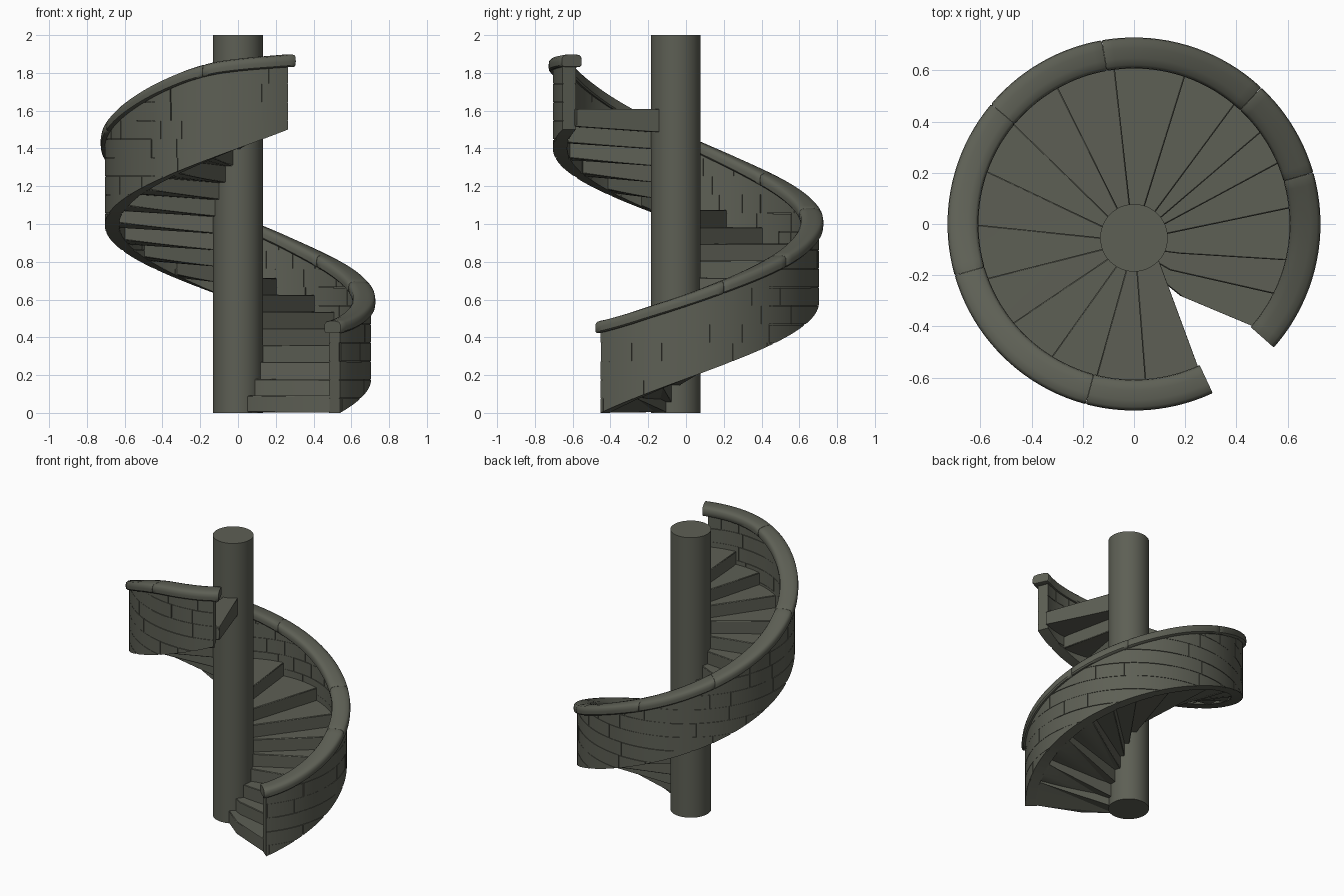
import bpy, bmesh, math, random
from mathutils import Vector

if "Cube" in bpy.data.objects:
    bpy.data.objects.remove(bpy.data.objects["Cube"])

random.seed(4)
START, END = -40.0, 292.0          # wall sweep in degrees
R_IN, R_OUT = 0.635, 0.699         # wall core radii
COL_Y, COL_R = -0.054, 0.132

stone = bpy.data.materials.new("grey_green_stone")
stone.diffuse_color = (0.11, 0.115, 0.09, 1)
stone.use_nodes = True
stone.node_tree.nodes["Principled BSDF"].inputs["Base Color"].default_value = stone.diffuse_color


def polar(r, deg, z):
    a = math.radians(deg)
    return Vector((r * math.cos(a), r * math.sin(a), z))


def finish(bm, name, angle=35):
    bmesh.ops.remove_doubles(bm, verts=bm.verts, dist=1e-5)
    bmesh.ops.recalc_face_normals(bm, faces=bm.faces)
    me = bpy.data.meshes.new(name)
    bm.to_mesh(me)
    bm.free()
    me.materials.append(stone)
    ob = bpy.data.objects.new(name, me)
    bpy.context.collection.objects.link(ob)
    bpy.ops.object.select_all(action='DESELECT')
    ob.select_set(True)
    bpy.context.view_layer.objects.active = ob
    bpy.ops.object.shade_smooth_by_angle(angle=math.radians(angle))
    return ob


def loft(bm, rings, fan=False):
    """Skin closed rings of points and cap both ends."""
    rows = [[bm.verts.new(p) for p in ring] for ring in rings]
    n = len(rows[0])
    for a, b in zip(rows, rows[1:]):
        for i in range(n):
            j = (i + 1) % n
            bm.faces.new((a[i], a[j], b[j], b[i]))
    for cap in (rows[0], rows[-1]):
        if fan:
            for u, v in zip(cap[1:], cap[2:]):
                bm.faces.new((cap[0], u, v))
        else:
            bm.faces.new(cap)


# height of the handrail top and of the wall underside along the sweep
RAIL = [(-45, .475), (-30, .51), (0, .625), (34, .775), (55, .87), (80, .995), (115, 1.15),
        (145, 1.29), (173, 1.43), (205, 1.60), (235, 1.76), (254, 1.845), (270, 1.875), (300, 1.902)]


def rail_raw(d):
    for (a, za), (b, zb) in zip(RAIL, RAIL[1:]):
        if d <= b:
            return za + (zb - za) * (d - a) / (b - a)
    return RAIL[-1][1]


def rail_top(d):
    return sum(rail_raw(max(-45, d + k)) for k in (-8, -4, 0, 4, 8)) / 5


def wall_low(d):
    return 1.5 * (d - START) / (END - START)


def steps_between(a, b, size):
    n = max(1, math.ceil((b - a) / size))
    return [a + (b - a) * i / n for i in range(n + 1)]


# central column
bm = bmesh.new()
loft(bm, [[polar(COL_R, d * 7.5, z) + Vector((0, COL_Y, 0)) for d in range(48)] for z in (0, 2)])
finish(bm, "central_column")

# wall core
bm = bmesh.new()
rings = []
for d in steps_between(START, END, 3):
    lo, hi = wall_low(d), rail_top(d) - 0.035
    rings.append([polar(R_IN, d, lo), polar(R_OUT, d, lo), polar(R_OUT, d, hi), polar(R_IN, d, hi)])
loft(bm, rings)
finish(bm, "wall_core")


# shallow brick facing in level courses, trimmed to the rising wall
def brick_facing(name, r0, r1):
    bm = bmesh.new()
    course, z = 0.098, -0.02
    while z < 1.9:
        d = START + random.uniform(-12, 0)
        while d < END:
            e = d + random.uniform(10, 19)
            gap_d = random.choice((0.0, 0.25, 0.4))
            gap_z = random.choice((0.001, 0.002, 0.004))
            run = []
            a, b = max(d, START), min(e - gap_d, END)
            if b - a > 1:
                for t in steps_between(a, b, 1.5):
                    lo = max(z, wall_low(t))
                    hi = min(z + course - gap_z, rail_top(t) - 0.04)
                    if hi - lo > 0.003:
                        run.append([polar(r0, t, lo), polar(r1, t, lo),
                                    polar(r1, t, hi), polar(r0, t, hi)])
            if len(run) > 1:
                loft(bm, run)
            d = e
        z += course
    finish(bm, name)


brick_facing("outer_bricks", R_OUT - 0.003, R_OUT + 0.006)
brick_facing("inner_bricks", R_IN + 0.003, R_IN - 0.006)

# handrail: softly squared coping stones butted end to end
PROFILE = [(-.05, -.064), (.05, -.064), (.059, -.056), (.061, -.034), (.058, -.014),
           (.047, -.003), (.02, .002), (-.02, .002), (-.047, -.003), (-.057, -.014),
           (-.06, -.034), (-.058, -.056)]
joints = [-41.5, 16, 47, 100, 140, 196, 255, 295]
bm = bmesh.new()
for a, b in zip(joints, joints[1:]):
    a, b = a + 0.04, b - 0.04
    rings = []
    for d in [a] + steps_between(a + 0.4, b - 0.4, 3) + [b]:
        s = 0.95 if d in (a, b) else 1.0
        rings.append([polar(0.667 + x * s, d, rail_top(d) - 0.031 + (z + 0.031) * s)
                      for x, z in PROFILE])
    loft(bm, rings)
finish(bm, "handrail", 40)

# slab steps of uneven width, fanning out from the column
EDGES = [-40, -26, -13, 6, 23, 36, 50, 71, 97, 119, 140, 160, 180, 200, 219, 238, 256, 274, 294]
HUB = Vector((0, COL_Y, 0))
SWEEP = {0: -32, 1: -24, 2: -14}       # lowest steps wrap around the column foot
LAST = len(EDGES) - 2
for k, (a, b) in enumerate(zip(EDGES, EDGES[1:])):
    b += 2 if k < LAST else 0
    top = 0.09 + k * 0.0894
    low = max(0.003, top - 0.093)
    low_hub = max(0.003, top - 0.125)   # slabs thicken towards the column
    ia = a + SWEEP.get(k, 0)
    ib = b + 28 if k == LAST else b
    plan = [polar(0.115, ia, 0) + HUB]
    if k == 0:
        plan.append(Vector((0.18, -0.28, 0)))
    elif k in SWEEP:
        plan.append(polar(0.19, ia + 8, 0) + HUB)
    plan += [polar(0.636, t, 0) for t in steps_between(a, b, 4)]
    plan.append(polar(0.115, ib, 0) + HUB)
    # outer underside never drops below the wall
    under = []
    for p in plan:
        z = low_hub
        if p.length > 0.6:
            t = math.degrees(math.atan2(p.y, p.x))
            t += 360 if t < START - 1 else 0
            z = min(max(low, wall_low(t) + 0.003), top - 0.015)
        under.append(p + Vector((0, 0, z)))
    bm = bmesh.new()
    tilt = random.uniform(-0.006, 0.006)
    loft(bm, [under, [p + Vector((0, 0, top + tilt * p.length)) for p in plan]], fan=True)
    ob = finish(bm, f"step_{k + 1:02d}", 20)
    bev = ob.modifiers.new("worn_edges", 'BEVEL')
    bev.width = 0.004
    bev.segments = 1
    bev.limit_method = 'ANGLE'
    bev.angle_limit = math.radians(40)
